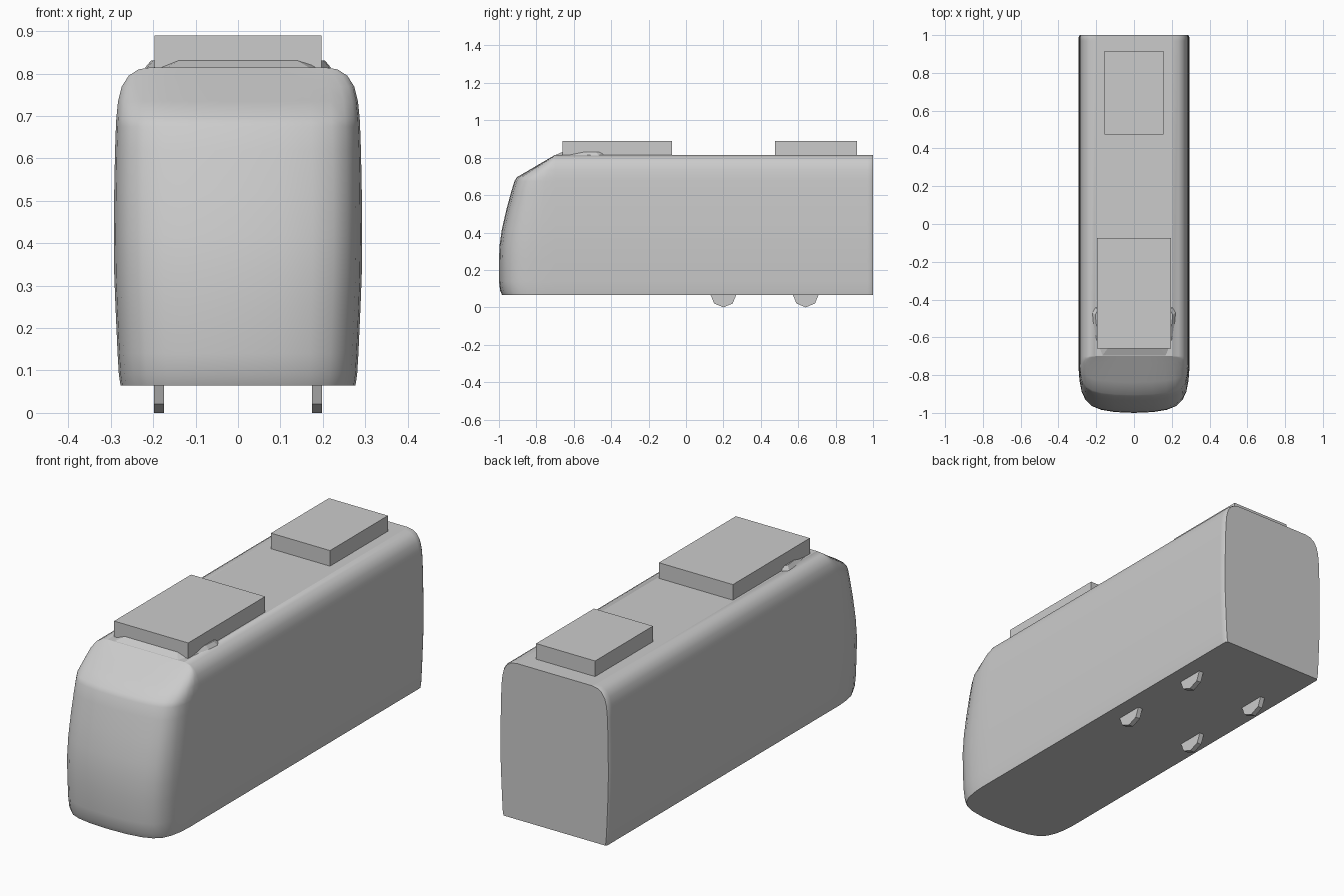
import bpy, bmesh, math
from mathutils import Matrix

cube = bpy.data.objects.get("Cube")
if cube:
    bpy.data.objects.remove(cube)

grey = bpy.data.materials.new("plain_grey")
grey.use_nodes = True
colour = (0.6, 0.6, 0.6, 1)
grey.diffuse_color = colour
grey.node_tree.nodes["Principled BSDF"].inputs["Base Color"].default_value = colour


def finish(bm, name):
    bmesh.ops.recalc_face_normals(bm, faces=bm.faces)
    mesh = bpy.data.meshes.new(name)
    bm.to_mesh(mesh)
    bm.free()
    mesh.materials.append(grey)
    obj = bpy.data.objects.new(name, mesh)
    bpy.context.collection.objects.link(obj)
    return obj


def box(name, x, y0, y1, z0, z1):
    bm = bmesh.new()
    bmesh.ops.create_cube(bm, size=1)
    bmesh.ops.scale(bm, vec=(2 * x, y1 - y0, z1 - z0), verts=bm.verts)
    bmesh.ops.translate(bm, vec=(0, (y0 + y1) / 2, (z0 + z1) / 2), verts=bm.verts)
    return finish(bm, name)


def loft(rows):
    """Bridge closed rings of points and cap both ends."""
    bm = bmesh.new()
    rings = [[bm.verts.new(p) for p in row] for row in rows]
    n = len(rings[0])
    for a, b in zip(rings, rings[1:]):
        for i in range(n):
            j = (i + 1) % n
            bm.faces.new((a[i], a[j], b[j], b[i]))
    caps = [bm.faces.new(rings[0]), bm.faces.new(rings[-1])]
    return bm, caps


# Carriage body with rounded nose: (height, half width, nose depth) per level
NOSE_Y = -0.7
ROOF = 0.815
levels = [(0.065, 0.277, 0.283), (0.09, 0.281, 0.294), (0.14, 0.284, 0.3),
          (0.25, 0.289, 0.3), (0.33, 0.292, 0.297), (0.42, 0.293, 0.284),
          (0.52, 0.292, 0.261), (0.62, 0.290, 0.234), (0.675, 0.288, 0.217)]
roof_curve = [(0.695, 0.287), (0.735, 0.283), (0.77, 0.274), (0.795, 0.258),
              (0.81, 0.235), (ROOF, 0.205)]
# The sloping brow runs straight back to the roof
levels += [(z, w, 0.205 * (ROOF - z) / (ROOF - 0.695)) for z, w in roof_curve]

# Plan of the nose: (fraction of width, fraction of depth)
plan = [(1, 0), (1, 0.25), (0.985, 0.45), (0.95, 0.63), (0.88, 0.78),
        (0.77, 0.88), (0.6, 0.945), (0.35, 0.985), (0, 1)]
rows = []
for z, w, depth in levels:
    half = [(w - 0.006, 1), (w, 0.99), (w, 0.97)]
    half += [(w * u, NOSE_Y - depth * v) for u, v in plan]
    ring = half + [(-x, y) for x, y in reversed(half[:-1])]
    rows.append([(x, y, z) for x, y in ring])
bm, caps = loft(rows)
for f in bm.faces:
    f.smooth = f not in caps
bmesh.ops.remove_doubles(bm, verts=bm.verts, dist=0.0002)
bmesh.ops.recalc_face_normals(bm, faces=bm.faces)
for f in bm.faces:
    if f.normal.y > 0.99:
        f.smooth = False
for e in bm.edges:
    e.smooth = e.calc_face_angle(0) < math.radians(50)
finish(bm, "carriage_body")

# Low roof fairing under the front roof unit
base = [(0.17, -0.7), (0.2, -0.62), (0.215, -0.53), (0.22, -0.47), (0.205, -0.44)]
top = [(0.14, -0.66), (0.18, -0.6), (0.2, -0.53), (0.205, -0.48), (0.19, -0.455)]


def mirrored(points, z):
    return [(x, y, z) for x, y in points] + [(-x, y, z) for x, y in reversed(points)]


bm, caps = loft([mirrored(base, 0.813), mirrored(top, 0.831)])
finish(bm, "roof_fairing")

# Roof units
box("front_roof_unit", 0.197, -0.66, -0.075, 0.812, 0.89)
box("rear_roof_unit", 0.157, 0.475, 0.915, 0.812, 0.89)

# Eight-sided wheels showing below the floor
for axle, y in (("front", 0.2), ("rear", 0.64)):
    for side, sign in (("left", 1), ("right", -1)):
        bm = bmesh.new()
        bmesh.ops.create_cone(bm, cap_ends=True, segments=8, radius1=0.07,
                              radius2=0.07, depth=0.024)
        bmesh.ops.rotate(bm, matrix=Matrix.Rotation(math.pi / 2, 3, 'Y'), verts=bm.verts)
        bmesh.ops.translate(bm, vec=(sign * 0.186, y, 0.07), verts=bm.verts)
        finish(bm, f"{axle}_{side}_wheel")
